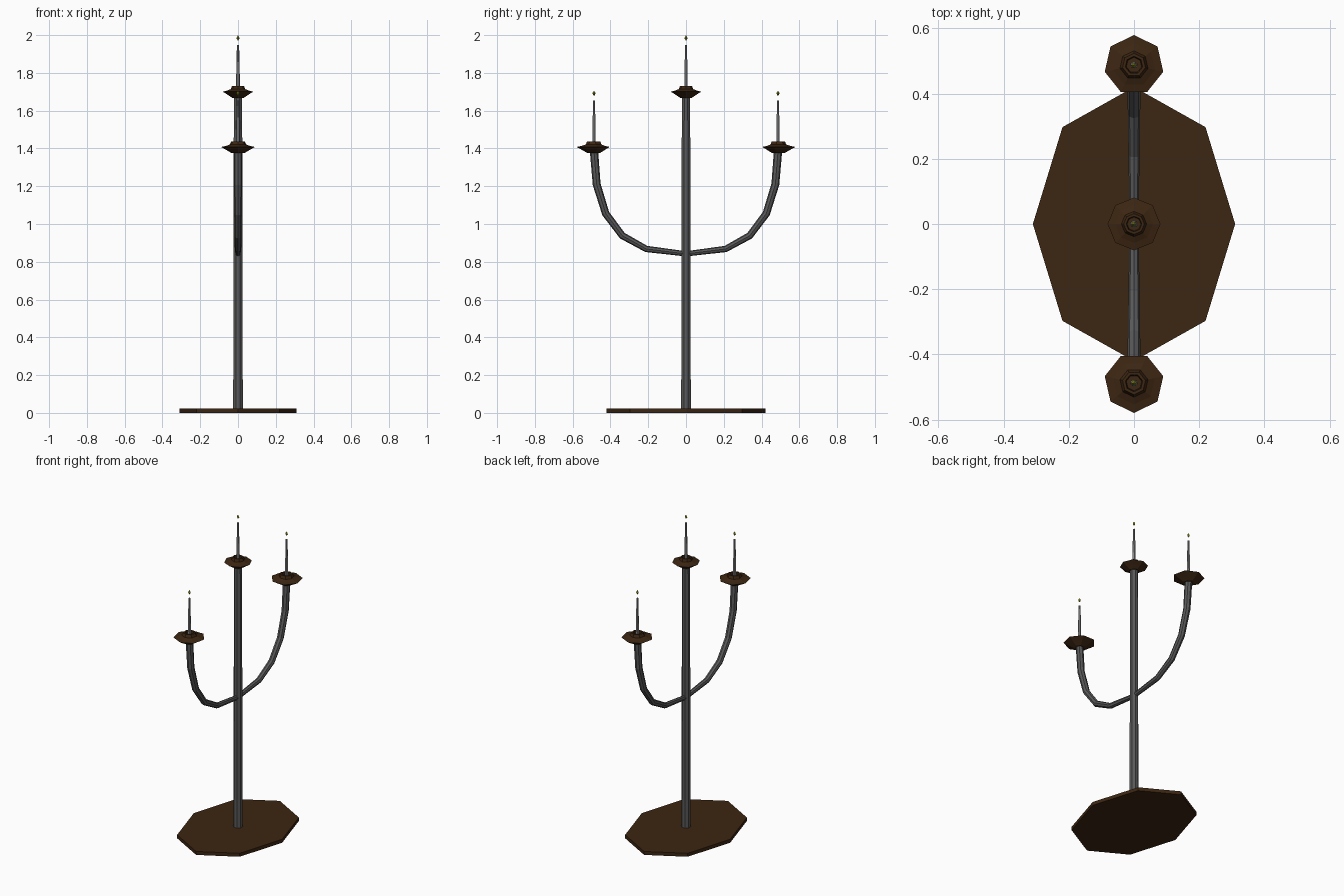
import bpy, bmesh
from math import sin, cos, pi

if "Cube" in bpy.data.objects:
    bpy.data.objects.remove(bpy.data.objects["Cube"])


def material(name, rgb):
    m = bpy.data.materials.new(name)
    m.diffuse_color = (*rgb, 1)
    m.use_nodes = True
    m.node_tree.nodes["Principled BSDF"].inputs["Base Color"].default_value = m.diffuse_color
    return m


bronze = material("dark_bronze", (0.045, 0.019, 0.006))
iron = material("dark_iron", (0.10, 0.10, 0.10))
wax = material("grey_wax", (0.25, 0.25, 0.25))
fire = material("flame_yellow", (0.3, 0.3, 0.01))


def lathe(name, profile, sides, mat, loc=(0, 0, 0), phase=0.0, stretch=(1, 1)):
    """Flat-shaded solid of revolution from (radius, z) points; radius 0 makes a tip."""
    bm = bmesh.new()
    rings = []
    for r, z in profile:
        if r == 0:
            rings.append([bm.verts.new((0, 0, z))] * sides)
        else:
            angles = [phase + 2 * pi * i / sides for i in range(sides)]
            rings.append([bm.verts.new((r * cos(a) * stretch[0], r * sin(a) * stretch[1], z))
                          for a in angles])
    for low, high in zip(rings, rings[1:]):
        for i in range(sides):
            j = (i + 1) % sides
            corners = dict.fromkeys((low[i], low[j], high[j], high[i]))
            bm.faces.new(list(corners))
    if profile[0][0]:
        bm.faces.new(rings[0][::-1])
    if profile[-1][0]:
        bm.faces.new(rings[-1])
    bmesh.ops.recalc_face_normals(bm, faces=bm.faces)
    mesh = bpy.data.meshes.new(name)
    bm.to_mesh(mesh)
    bm.free()
    mesh.materials.append(mat)
    ob = bpy.data.objects.new(name, mesh)
    ob.location = loc
    bpy.context.collection.objects.link(ob)
    return ob


# Base plate and central pole
lathe("base_plate", [(1, 0), (1, 0.022)], 8, bronze, stretch=(0.31, 0.42))
lathe("pole", [(0.028, 0.02), (0.026, 0.42), (0.024, 1.68)], 8, iron, phase=pi / 8)

# Curved arms: one continuous tube, mirrored about the pole, thicker at the ends
half = [(0.21, 0.868, 0.017), (0.337, 0.938, 0.019), (0.425, 1.055, 0.02),
        (0.473, 1.21, 0.021), (0.487, 1.385, 0.022)]
path = [(-y, z, r) for y, z, r in reversed(half)] + [(0, 0.842, 0.014)] + half
curve = bpy.data.curves.new("arms", 'CURVE')
curve.dimensions = '3D'
curve.bevel_depth = 1.0
curve.bevel_resolution = 2
curve.use_fill_caps = True
spline = curve.splines.new('POLY')
spline.points.add(len(path) - 1)
for p, (y, z, r) in zip(spline.points, path):
    p.co = (0, y, z, 1)
    p.radius = r
spline.use_smooth = False
curve.materials.append(iron)
bpy.context.collection.objects.link(bpy.data.objects.new("arms", curve))

# Drip dish, candle and flame for each holder
dish = [(0.034, -0.03), (0.058, -0.016), (0.092, 0.003), (0.066, 0.008),
        (0.044, 0.016), (0.036, 0.033), (0.027, 0.033), (0.024, 0.018)]
holders = [("centre", 0, 1.698, 8, 0, 0.88),
           ("back", 0.487, 1.405, 7, pi / 2, 1),
           ("front", -0.487, 1.405, 7, -pi / 2, 1)]
for tag, y, z, sides, phase, size in holders:
    at = (0, y, z)
    lathe(tag + "_dish", [(r * size, h) for r, h in dish], sides, bronze, at, phase)
    lathe(tag + "_candle", [(0.011, 0.015), (0.006, 0.25)], 6, wax, at)
    lathe(tag + "_flame", [(0, 0.272), (0.009, 0.286), (0, 0.302)], 4, fire, at)
